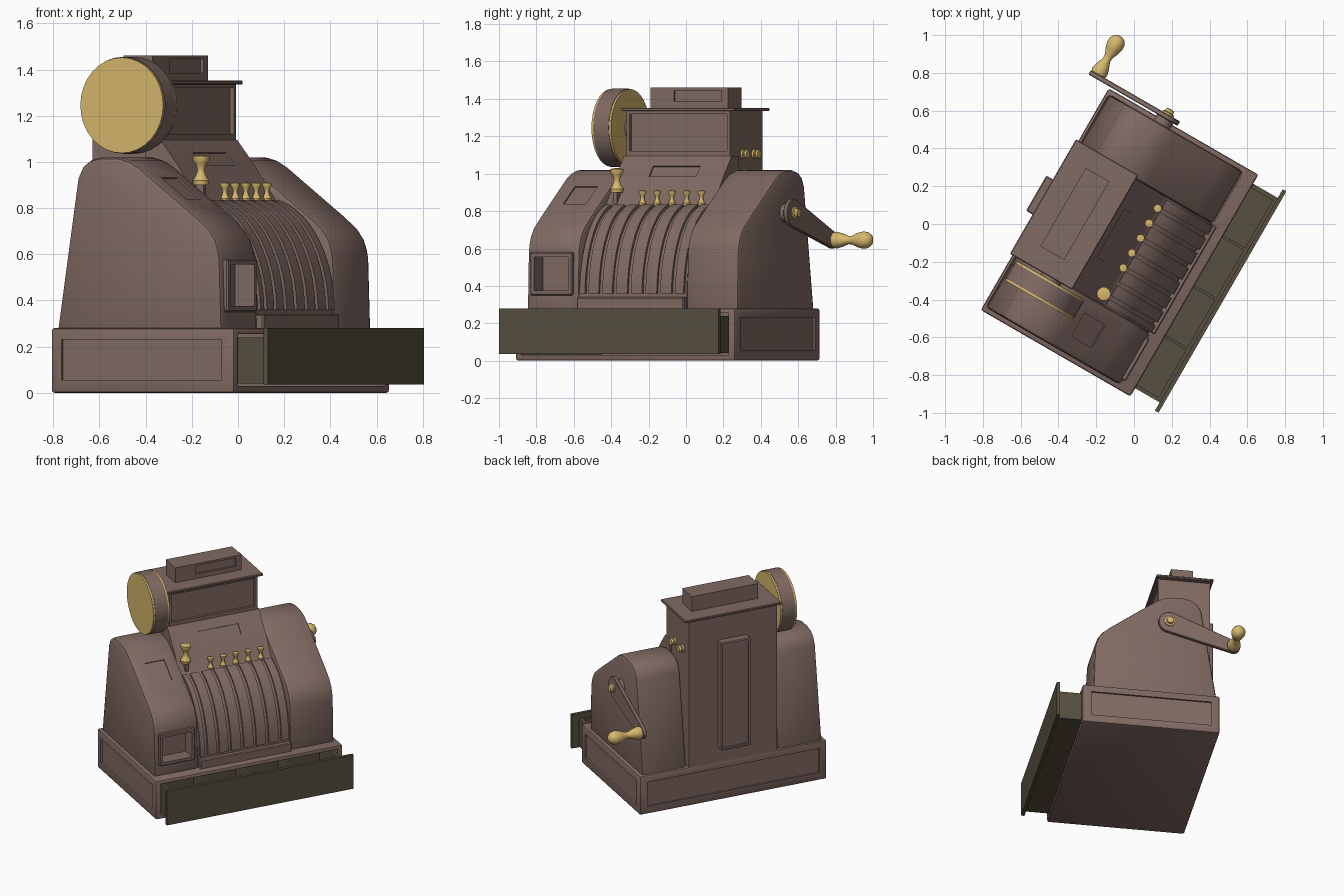
import bpy, bmesh, math
from mathutils import Matrix, Vector

if "Cube" in bpy.data.objects:
    bpy.data.objects.remove(bpy.data.objects["Cube"])

# Everything is built square to the axes (x = width, -y = drawer side), then turned 60 degrees at the end
def material(name, rgb):
    m = bpy.data.materials.new(name)
    m.diffuse_color = (*rgb, 1)
    m.use_nodes = True
    m.node_tree.nodes["Principled BSDF"].inputs["Base Color"].default_value = m.diffuse_color
    return m

BROWN = material("brown_metal", (0.22, 0.145, 0.125))
GOLD = material("brass", (0.68, 0.48, 0.15))
OLIVE = material("drawer_olive", (0.095, 0.08, 0.052))
cutters = []

def finish(name, bm, mat, bevel=0, segments=2):
    bmesh.ops.recalc_face_normals(bm, faces=bm.faces)
    me = bpy.data.meshes.new(name)
    bm.to_mesh(me)
    bm.free()
    me.materials.append(mat)
    ob = bpy.data.objects.new(name, me)
    bpy.context.collection.objects.link(ob)
    if bevel:
        b = ob.modifiers.new("bevel", 'BEVEL')
        b.width, b.segments, b.limit_method, b.angle_limit = bevel, segments, 'ANGLE', math.radians(60)
    return ob

def prism(name, pts, x0, x1, mat=BROWN, bevel=0, segments=2):
    """Side profile of (y, z) points, extruded along x."""
    bm = bmesh.new()
    f = bm.faces.new([bm.verts.new((x0, y, z)) for y, z in pts])
    r = bmesh.ops.extrude_face_region(bm, geom=[f])
    bmesh.ops.translate(bm, vec=(x1 - x0, 0, 0), verts=[v for v in r["geom"] if isinstance(v, bmesh.types.BMVert)])
    return finish(name, bm, mat, bevel, segments)

def box(name, x, y, z, mat=BROWN, bevel=0, segments=1):
    return prism(name, [(y[0], z[0]), (y[1], z[0]), (y[1], z[1]), (y[0], z[1])], x[0], x[1], mat, bevel, segments)

def lathe(name, profile, origin, axis='X', mat=GOLD, sides=24):
    """Spin (radius, height) points about an axis through origin."""
    bm = bmesh.new()
    vs = [bm.verts.new((r, 0, h)) for r, h in profile]
    es = [bm.edges.new(p) for p in zip(vs, vs[1:])]
    bmesh.ops.spin(bm, geom=vs + es, cent=(0, 0, 0), axis=(0, 0, 1), angle=2 * math.pi, steps=sides)
    bmesh.ops.remove_doubles(bm, verts=bm.verts, dist=1e-5)
    if axis == 'X':
        bm.transform(Matrix.Rotation(math.pi / 2, 4, 'Y'))
    bm.transform(Matrix.Translation(origin))
    return finish(name, bm, mat)

def disc(name, r, x0, x1, y, z, mat=GOLD, sides=24):
    return lathe(name, [(0, x0), (r, x0), (r, x1), (0, x1)], (0, y, z), 'X', mat, sides)

def cut(ob, cutter):
    cutter.hide_render = True
    cutters.append(cutter)
    m = ob.modifiers.new("cut", 'BOOLEAN')
    m.operation, m.object, m.solver = 'DIFFERENCE', cutter, 'EXACT'

def cut_box(ob, x, y, z):
    cut(ob, box("cutter", x, y, z))

# Base with drawer opening and sunk panels
base = box("base", (-.80, .555), (-.44, .475), (0, .28), bevel=.012, segments=2)
cut_box(base, (-.765, .515), (-.6, .42), (.03, .255))
for x in ((-.85, -.788), (.543, .6)):
    cut_box(base, x, (-.38, .42), (.055, .23))
cut_box(base, (-.745, .5), (.463, .55), (.055, .23))

# Drawer with four coin compartments
box("drawer_front", (-.80, .553), (-.612, -.59), (.035, .28), OLIVE)
tray = box("drawer_tray", (-.75, .50), (-.591, .3), (.04, .24), OLIVE)
for i in range(4):
    x = -.73 + i * .305
    cut_box(tray, (x, x + .29), (-.572, -.25), (.08, .3))

# Side housings
SIDE = [(-.365, .26), (-.355, .58), (-.348, .62), (-.332, .665), (-.30, .71), (-.24, .76), (.05, .977), (.10, 1.005),
        (.15, 1.018), (.24, 1.02), (.295, 1.008), (.335, .98), (.36, .93), (.463, .26)]
left = prism("left_housing", SIDE, -.775, -.453, bevel=.022)
prism("right_housing", SIDE, .208, .53, bevel=.022)

# Receipt window and sloped plate on the left housing
cut_box(left, (-.72, -.51), (-.5, -.28), (.375, .555))
frame = box("window_frame", (-.745, -.487), (-.378, -.33), (.35, .58), bevel=.006)
cut_box(frame, (-.72, -.51), (-.5, -.2), (.375, .555))
slope = Vector((.29, .217)).normalized()
normal = Vector((-slope.y, slope.x))

def slope_cut(ob, x, a, b, depth=.008):
    a, b = Vector(a), Vector(b)
    n = Vector((a.y - b.y, b.x - a.x)).normalized()
    cut(ob, prism("cutter", [a - n * depth, b - n * depth, b + n * .05, a + n * .05], *x))

slope_cut(left, (-.68, -.54), (-.135, .839), (-.01, .932))

# Middle section: curved key drum and sloped plate rising to the tower
def arc(grow, a0, a1, n=14):
    out = []
    for i in range(n + 1):
        a = math.radians(a0 + (a1 - a0) * i / n)
        out.append((-.02 - (.335 + grow) * math.cos(a), .35 + (.48 + grow) * math.sin(a)))
    return out

mid = prism("key_drum", [(.2, .26), (-.355, .26)] + arc(0, 0, 80)
            + [(-.06, .845), (.03, .975), (.085, 1.045), (.125, 1.095), (.2, 1.095)], -.455, .21)
slope_cut(mid, (-.25, .04), (.037, .984), (.082, 1.041))
box("drum_sill", (-.453, .208), (-.388, -.2), (.27, .34), bevel=.006)

# Curved strips with a slot at every key
keys = [-.23 + i * .091 for i in range(5)]
edges = [-.455, -.40, -.315] + keys + [.209]
for i, (a, b) in enumerate(zip(edges, edges[1:])):
    prism(f"drum_strip_{i}", arc(.014, 1, 79) + arc(-.02, 79, 1), a + .011, b - .011)

# Keys and the tall lever
KNOB = [(0, 0), (.019, 0), (.021, .012), (.012, .028), (.009, .042), (.014, .056), (.021, .068), (.021, .078), (0, .082)]
for i, x in enumerate(keys):
    box(f"key_stem_{i}", (x - .006, x + .006), (-.08, -.055), (.78, .85))
    lathe(f"key_{i}", KNOB, (x, -.067, .83), 'Z', sides=16)
box("lever_stem", (-.412, -.388), (-.065, -.027), (.76, .91))
lathe("lever_knob", [(r * 1.7, h * 1.6) for r, h in KNOB], (-.40, -.046, .90), 'Z')

# Tower with display window, lid, top box and rear panel
tower = box("tower", (-.44, .20), (.125, .473), (.262, 1.336))
cut_box(tower, (-.42, .18), (.05, .143), (1.12, 1.32))
box("tower_lid", (-.465, .235), (.11, .49), (1.335, 1.352), bevel=.004)
sign = box("top_box", (-.35, .13), (.225, .37), (1.345, 1.46))
cut_box(sign, (-.205, .09), (.1, .24), (1.385, 1.445))
rear = box("rear_panel", (-.225, -.01), (.46, .53), (.38, 1.16), bevel=.006)
cut_box(rear, (-.205, -.03), (.522, .6), (.4, 1.14))

# Small knobs on the tower side
for i, y in enumerate((.26, .38)):
    lathe(f"side_knob_{i}", [(0, -.02), (.026, -.02), (.026, .012), (.016, .014), (.016, .02), (.024, .022), (.022, .034),
                             (0, .036)], (.20, y, 1.105), sides=16)

# Round drum on the left of the tower
disc("dial_band", .21, -.588, -.492, .235, 1.245, BROWN, 32)
disc("dial_outer_face", .207, -.60, -.587, .235, 1.245, GOLD, 32)
disc("dial_inner_face", .207, -.493, -.48, .235, 1.245, GOLD, 32)
disc("dial_hub", .06, -.485, -.43, .235, 1.245, BROWN, 24)

# Crank: tapered arm, pivot and handle
def arm_outline(p0, r0, p1, r1, n=12):
    d = math.atan2(p1[1] - p0[1], p1[0] - p0[0])
    pts = []
    for p, r, start in ((p0, r0, d + math.pi / 2), (p1, r1, d - math.pi / 2)):
        for i in range(n + 1):
            a = start + math.pi * i / n
            pts.append((p[0] + r * math.cos(a), p[1] + r * math.sin(a)))
    return pts

prism("crank_arm", arm_outline((.135, .79), .075, (.56, .645), .045), .565, .592, bevel=.004, segments=1)
disc("crank_shaft", .05, .50, .57, .135, .79, BROWN)
lathe("crank_cap", [(0, 0), (.034, 0), (.034, .01), (.024, .014), (.022, .03), (0, .034)], (.59, .135, .79))
lathe("crank_handle", [(0, 0), (.04, 0), (.045, .02), (.036, .055), (.022, .09), (.023, .115), (.038, .148), (.046, .18),
                       (.044, .205), (.032, .226), (.015, .236), (0, .238)], (.588, .56, .645))

# Bake modifiers, remove cutters, turn the whole model
dg = bpy.context.evaluated_depsgraph_get()
dg.update()
turn = Matrix.Rotation(math.radians(60), 4, 'Z')
parts = [o for o in bpy.context.scene.objects if o not in cutters]
baked = [(o, bpy.data.meshes.new_from_object(o.evaluated_get(dg))) for o in parts]
for o, me in baked:
    o.modifiers.clear()
    me.transform(turn)
    o.data = me
for c in cutters:
    bpy.data.objects.remove(c)
for o in parts:
    o.select_set(True)
bpy.context.view_layer.objects.active = parts[0]
bpy.ops.object.shade_smooth_by_angle(angle=math.radians(35))
